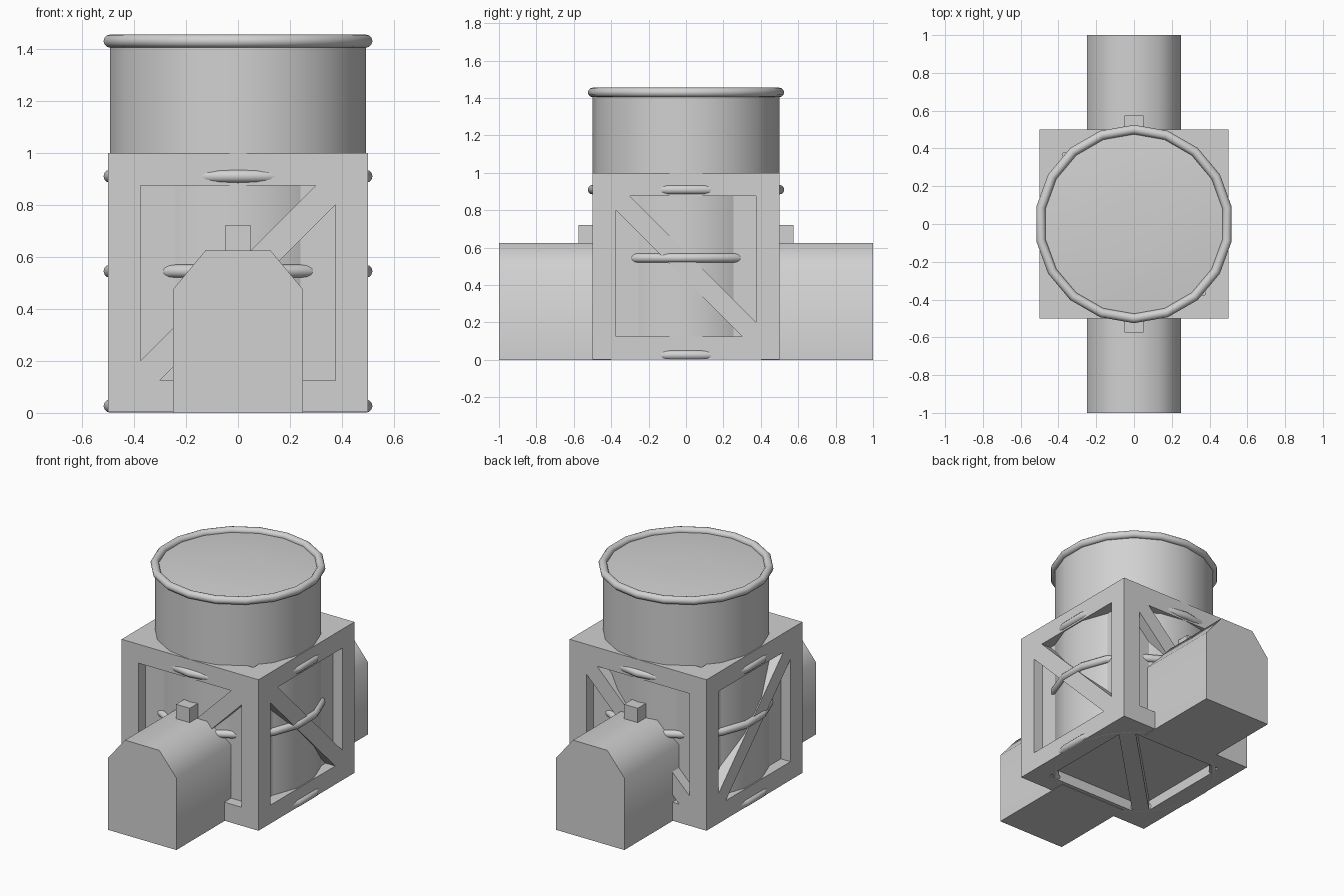
import bpy, bmesh, math
from mathutils import Vector

if "Cube" in bpy.data.objects:
    bpy.data.objects.remove(bpy.data.objects["Cube"])

grey = bpy.data.materials.new("light_grey")
grey.diffuse_color = (0.64, 0.64, 0.64, 1)
grey.use_nodes = True
grey.node_tree.nodes["Principled BSDF"].inputs["Base Color"].default_value = grey.diffuse_color


def make_object(name, bm, smooth=None):
    bmesh.ops.recalc_face_normals(bm, faces=bm.faces[:])
    mesh = bpy.data.meshes.new(name)
    bm.to_mesh(mesh)
    bm.free()
    mesh.materials.append(grey)
    ob = bpy.data.objects.new(name, mesh)
    bpy.context.collection.objects.link(ob)
    if smooth:
        bpy.ops.object.select_all(action='DESELECT')
        ob.select_set(True)
        bpy.context.view_layer.objects.active = ob
        bpy.ops.object.shade_smooth_by_angle(angle=math.radians(smooth))
    return ob


def add_prism(bm, start, end):
    """Close a solid between two matching outlines."""
    a = [bm.verts.new(p) for p in start]
    b = [bm.verts.new(p) for p in end]
    bm.faces.new(a)
    bm.faces.new(b[::-1])
    for i in range(len(a)):
        j = (i + 1) % len(a)
        bm.faces.new((a[i], b[i], b[j], a[j]))


def box(name, x, y, z):
    bm = bmesh.new()
    outline = [(x[0], y[0]), (x[1], y[0]), (x[1], y[1]), (x[0], y[1])]
    add_prism(bm, [(u, v, z[0]) for u, v in outline], [(u, v, z[1]) for u, v in outline])
    return make_object(name, bm)


SIDES = 18


def circle_point(i, r, z):
    a = math.pi / 2 + 2 * math.pi * i / SIDES
    return Vector((r * math.cos(a), r * math.sin(a), z))


# crate: a cube with two triangular recesses per face, leaving a diagonal brace
crate = box("braced_crate", (-0.5, 0.5), (-0.5, 0.5), (0.003, 1.0))
triangle = [(-0.375, 0.375), (0.3, 0.375), (-0.375, -0.3)]
place = {
    "x": lambda u, v, w: (w, -u, v + 0.5),
    "y": lambda u, v, w: (u, w, v + 0.5),
    "z": lambda u, v, w: (u, v, w + 0.5),
}
bm = bmesh.new()
for to_face in place.values():
    for side in (-1, 1):
        for turn in (-1, 1):
            add_prism(bm, *[[to_face(turn * u, turn * v, side * depth) for u, v in triangle]
                            for depth in (0.43, 0.6)])
cutter = make_object("recess_cutter", bm)
cutter.hide_render = True
mod = crate.modifiers.new("recesses", 'BOOLEAN')
mod.operation = 'DIFFERENCE'
mod.solver = 'EXACT'
mod.object = cutter
graph = bpy.context.evaluated_depsgraph_get()
crate.data = bpy.data.meshes.new_from_object(crate.evaluated_get(graph))
crate.modifiers.clear()
bpy.data.objects.remove(cutter)

# drum with a slightly domed lid
bm = bmesh.new()
profile = [(0.5, 0.08), (0.5, 1.425), (0.34, 1.44), (0.17, 1.447)]
rows = [[bm.verts.new(circle_point(i, r, z)) for i in range(SIDES)] for r, z in profile]
for low, high in zip(rows, rows[1:]):
    for i in range(SIDES):
        j = (i + 1) % SIDES
        bm.faces.new((low[i], low[j], high[j], high[i]))
bm.faces.new(rows[0][::-1])
bm.faces.new(rows[-1])
make_object("drum", bm, 40)

# hoops around the drum
TUBE = 12
for name, height in (("base_hoop", 0.026), ("middle_hoop", 0.545),
                     ("upper_hoop", 0.91), ("rim_hoop", 1.43)):
    bm = bmesh.new()
    grid = []
    for i in range(SIDES):
        ring = []
        for k in range(TUBE):
            t = 2 * math.pi * k / TUBE
            ring.append(bm.verts.new(circle_point(i, 0.5 + 0.025 * math.cos(t),
                                                  height + 0.025 * math.sin(t))))
        grid.append(ring)
    for i in range(SIDES):
        a, b = grid[i], grid[(i + 1) % SIDES]
        for k in range(TUBE):
            m = (k + 1) % TUBE
            bm.faces.new((a[k], b[k], b[m], a[m]))
    make_object(name, bm, 40)

# front and back pods with bevelled tops, each with a small latch block
outline = [(-0.25, 0), (0.25, 0), (0.25, 0.475), (0.125, 0.625), (-0.125, 0.625), (-0.25, 0.475)]
for label, s in (("front", -1), ("back", 1)):
    bm = bmesh.new()
    add_prism(bm, [(x, s * 0.4, z) for x, z in outline], [(x, s * 1.0, z) for x, z in outline])
    make_object(label + "_pod", bm, 55)
    box(label + "_latch", (-0.05, 0.05), sorted((s * 0.475, s * 0.575)), (0.6, 0.72))
